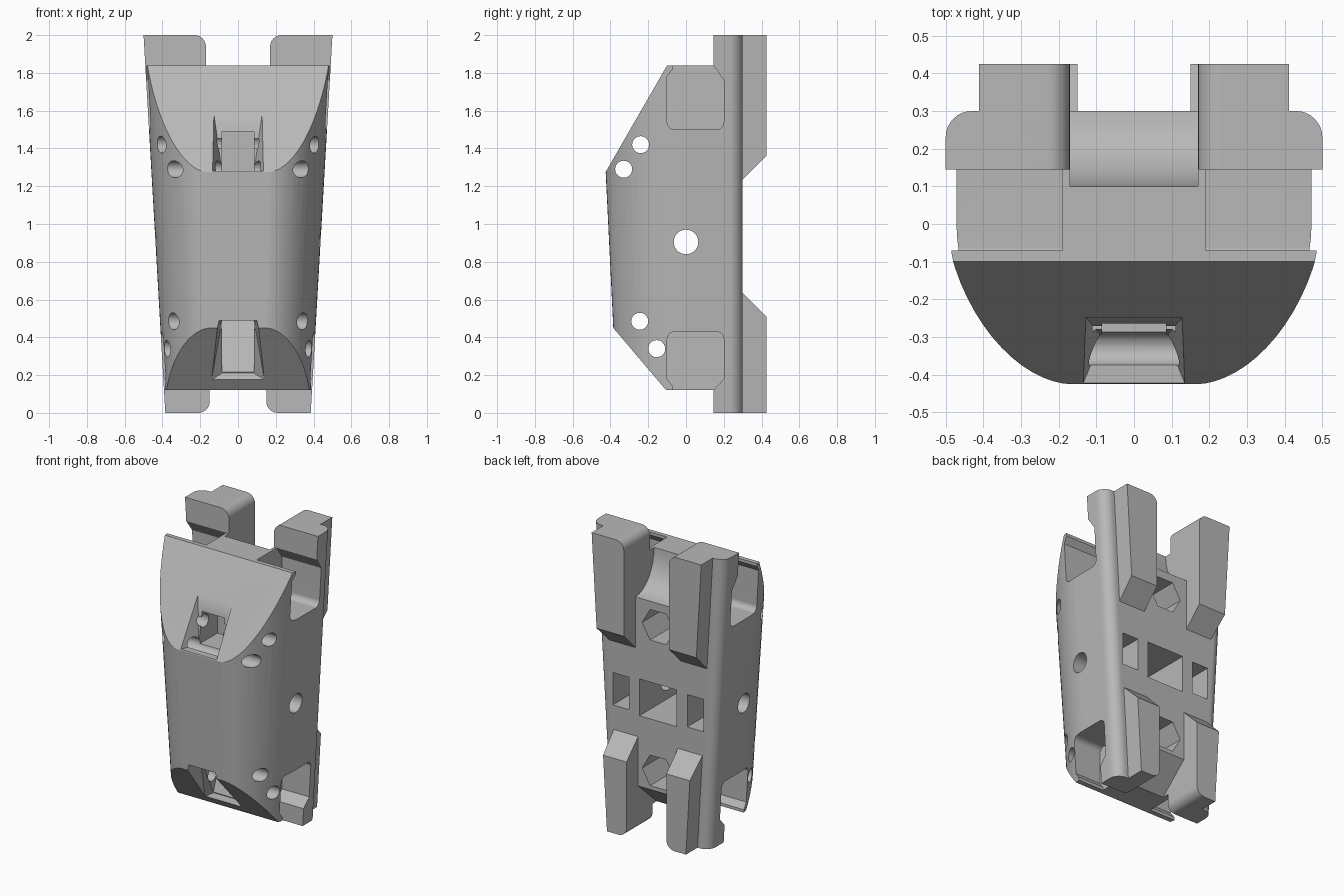
import bpy, bmesh
from math import sin, cos, pi, radians

cube = bpy.data.objects.get("Cube")
if cube:
    bpy.data.objects.remove(cube, do_unlink=True)

grey = bpy.data.materials.new("plain_grey")
grey.use_nodes = True
colour = (0.48, 0.48, 0.48, 1)
grey.diffuse_color = colour
grey.node_tree.nodes["Principled BSDF"].inputs["Base Color"].default_value = colour


def half_width(z):
    return 0.385 + 0.0575 * z


def finish(bm, name):
    bmesh.ops.recalc_face_normals(bm, faces=bm.faces)
    mesh = bpy.data.meshes.new(name)
    bm.to_mesh(mesh)
    bm.free()
    mesh.materials.append(grey)
    ob = bpy.data.objects.new(name, mesh)
    bpy.context.collection.objects.link(ob)
    return ob


def bridge(rings, name):
    """Closed solid from two or more matching rings of points."""
    bm = bmesh.new()
    loops = [[bm.verts.new(p) for p in ring] for ring in rings]
    n = len(loops[0])
    for a, b in zip(loops, loops[1:]):
        for i in range(n):
            j = (i + 1) % n
            bm.faces.new((a[i], a[j], b[j], b[i]))
    bm.faces.new(loops[0])
    bm.faces.new(loops[-1][::-1])
    return finish(bm, name)


def prism_x(name, pts, x0, x1):
    """Side profile (y, z) extruded along x; x1 may depend on z."""
    end = x1 if callable(x1) else (lambda z: x1)
    return bridge([[(x0, y, z) for y, z in pts],
                   [(end(z), y, z) for y, z in pts]], name)


def prism_y(name, pts, y0, y1):
    """Front profile (x, z) extruded along y."""
    return bridge([[(x, y, z) for x, z in pts] for y in (y0, y1)], name)


def rect(a0, a1, b0, b1):
    return [(a0, b0), (a1, b0), (a1, b1), (a0, b1)]


def arc(cx, cy, rx, ry, start, end, n=8):
    angles = [radians(start + (end - start) * i / n) for i in range(n + 1)]
    return [(cx + rx * cos(a), cy + ry * sin(a)) for a in angles]


def hull(name, pts):
    bm = bmesh.new()
    for y, z, w in pts:
        for s in (-1, 1):
            bm.verts.new((s * w, y, z))
    bmesh.ops.convex_hull(bm, input=bm.verts)
    return finish(bm, name)


def section(z):
    """Body outline: flat back, straight sides, curved front with a flat."""
    w, front = half_width(z), 0.363 + 0.0488 * z
    flat, r, power = 0.36 * w, 0.07, 2 / 1.85
    half = arc(w - r, 0.3 - r, r, r, 90, 0)
    for i in range(17):
        t = pi / 2 * i / 16
        half.append((flat + (w - flat) * max(cos(t), 0) ** power,
                     -front * sin(t) ** power))
    other = [(-x, y) for x, y in reversed(half)]
    return [(x, y, z) for x, y in half + other]


body = bridge([section(0), section(2)], "finger_shell")


def combine(tool, operation="DIFFERENCE"):
    mod = body.modifiers.new(tool.name, "BOOLEAN")
    mod.operation, mod.solver, mod.object = operation, "EXACT", tool
    graph = bpy.context.evaluated_depsgraph_get()
    result = bpy.data.meshes.new_from_object(body.evaluated_get(graph))
    body.modifiers.clear()
    body.data = result
    bpy.data.objects.remove(tool, do_unlink=True)


# Back rails
upper_rail = [(0.2, 2), (0.425, 2), (0.425, 1.36), (0.3, 1.235), (0.2, 1.235)]
lower_rail = [(0.2, 0), (0.425, 0), (0.425, 0.51), (0.3, 0.635), (0.2, 0.635)]
for s in (-1, 1):
    for pts, inner in ((upper_rail, 0.17), (lower_rail, 0.15)):
        combine(prism_x("rail", pts, s * inner,
                        lambda z: s * (half_width(z) - 0.088)), "UNION")

# Sloped front ends
combine(prism_x("top_trim", [(0.145, 2.1), (0.145, 1.84), (-0.1, 1.84),
                             (-0.6, 0.972), (-0.8, 0.972), (-0.8, 2.1)], -1, 1))
combine(prism_x("bottom_trim", [(0.145, -0.1), (0.145, 0.12), (-0.105, 0.12),
                                (-0.6, 0.703), (-0.8, 0.703), (-0.8, -0.1)], -1, 1))

# Gaps between the legs, with rounded leg corners
gap = arc(0.23, 1.94, 0.06, 0.06, 180, 90) + [(0.23, 2.1)]
gap = [(0.17, 1.84)] + gap
combine(prism_y("top_gap", gap + [(-x, z) for x, z in reversed(gap)], 0.1, 0.6))
gap = [(0.15, 0.12)] + arc(0.21, 0.06, 0.06, 0.06, 180, 270) + [(0.21, -0.1)]
combine(prism_y("bottom_gap", gap + [(-x, z) for x, z in reversed(gap)], 0.05, 0.6))
scoop = [(0.1, 1.9)] + arc(0.3, 1.84, 0.2, 0.26, 180, 270) + [(0.6, 1.58), (0.6, 1.9)]
combine(prism_x("top_scoop", scoop, -0.17, 0.17))
combine(prism_x("bottom_scoop", [(0.1, 0.05), (0.1, 0.12), (0.3, 0.3),
                                 (0.35, 0.345), (0.35, 0.05)], -0.15, 0.15))

# Side pockets
upper_pocket = (arc(-0.06, 1.54, 0.04, 0.04, 180, 270, 5)
                + arc(0.16, 1.54, 0.04, 0.04, 270, 360, 5)
                + [(0.2, 1.76), (0.145, 1.84), (0.145, 1.9), (-0.07, 1.9),
                   (-0.07, 1.82), (-0.1, 1.78)])
lower_pocket = (arc(-0.06, 0.39, 0.04, 0.04, 180, 90, 5)
                + arc(0.16, 0.39, 0.04, 0.04, 90, 0, 5)
                + [(0.2, 0.18), (0.145, 0.12), (0.145, 0.05), (-0.07, 0.05),
                   (-0.07, 0.14), (-0.1, 0.18)])
for s in (-1, 1):
    for pts in (upper_pocket, lower_pocket):
        combine(prism_x("side_pocket", pts, s * 0.19, s * 0.8))

# Front windows with flared mouths
combine(prism_x("upper_window", rect(-0.6, -0.1, 1.28, 1.49), -0.085, 0.085))
combine(hull("upper_flare", [(-0.46, 1.28, 0.15), (-0.245, 1.6, 0.13),
                             (-0.3, 1.28, 0.085), (-0.27, 1.49, 0.085)]))
combine(prism_x("lower_window", [(-0.6, 0.49), (-0.6, 0.18), (-0.155, 0.18),
                                 (-0.05, 0.49)], -0.085, 0.085))
combine(hull("lower_flare", [(-0.46, 0.49, 0.11), (-0.155, 0.175, 0.14),
                             (-0.28, 0.49, 0.085), (-0.14, 0.21, 0.085)]))

# Cross pin holes
for y, z, r in ((-0.24, 1.42, 0.045), (-0.33, 1.29, 0.045), (0, 0.905, 0.065),
                (-0.245, 0.485, 0.045), (-0.155, 0.34, 0.045)):
    combine(prism_x("pin_hole", arc(y, z, r, r, 0, 360, 32)[:-1], -1, 1))

# Back openings: square, side slits, hexagonal sockets
combine(prism_y("square_opening", rect(-0.14, 0.14, 0.78, 1.03), -0.12, 0.5))
for s in (-1, 1):
    combine(prism_y("slit", rect(s * 0.22, s * 0.34, 0.8, 1.02), 0.12, 0.5))
for z in (0.43, 1.42):
    combine(prism_y("hex_socket", arc(0, z, 0.12, 0.12, 0, 360, 6)[:-1], 0.06, 0.5))

# Smooth curves, crisp edges
body.data.materials.clear()
body.data.materials.append(grey)
bpy.ops.object.select_all(action="DESELECT")
body.select_set(True)
bpy.context.view_layer.objects.active = body
bpy.ops.object.shade_smooth_by_angle(angle=radians(25))
weighted = body.modifiers.new("even_shading", "WEIGHTED_NORMAL")
weighted.keep_sharp = True
